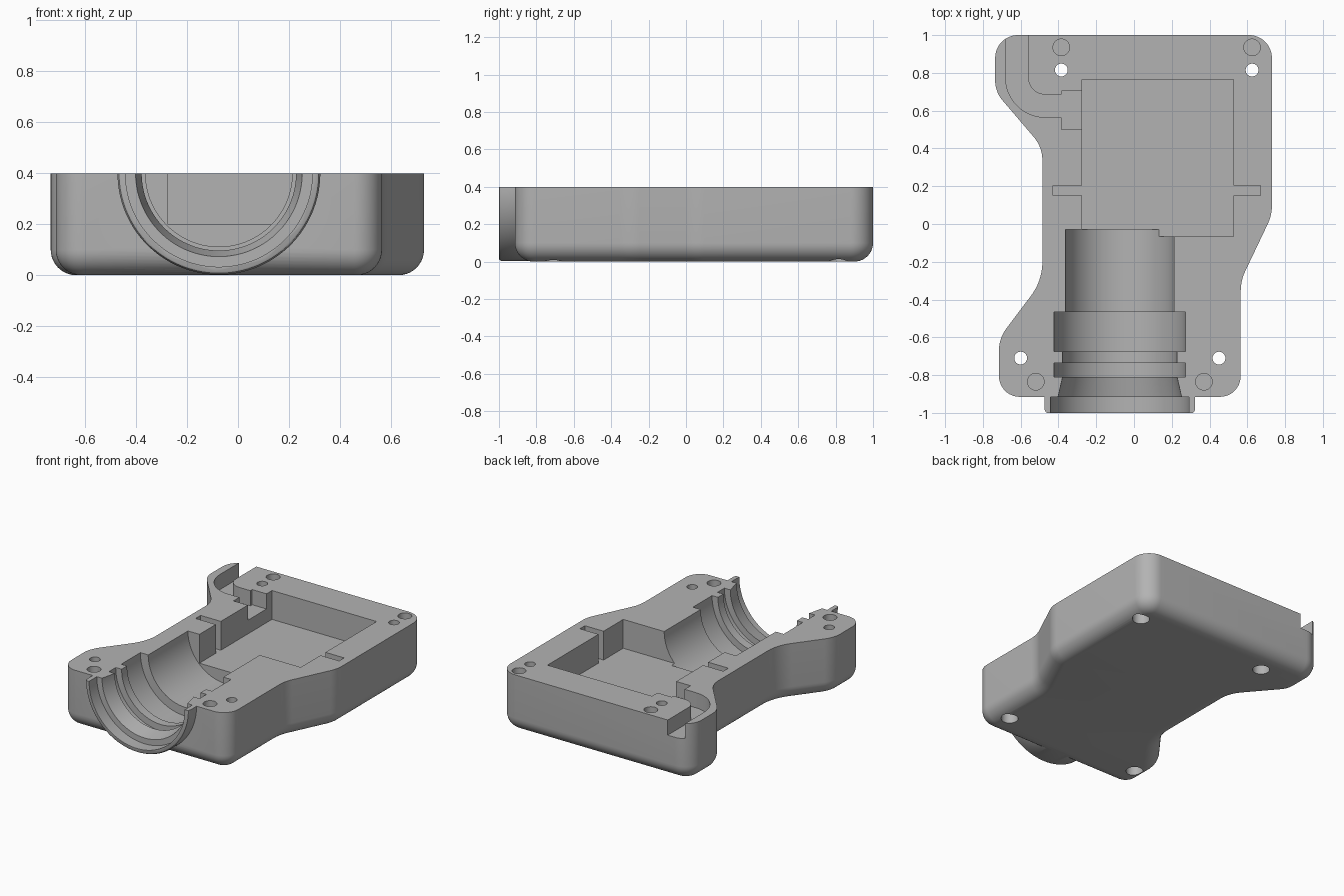
import bpy, bmesh, math
from mathutils import Vector

cube = bpy.data.objects.get("Cube")
if cube:
    bpy.data.objects.remove(cube, do_unlink=True)

TOP = 0.4          # height of the parting face
AXIS_X = -0.075    # centre line of the barrel seat
FILLET = 0.1

grey = bpy.data.materials.new("grey_plastic")
grey.use_nodes = True
grey.diffuse_color = (0.45, 0.45, 0.45, 1)
grey.node_tree.nodes["Principled BSDF"].inputs["Base Color"].default_value = (0.45, 0.45, 0.45, 1)


def loft(name, rings):
    """Closed solid through equally long rings of points."""
    bm = bmesh.new()
    loops = [[bm.verts.new(p) for p in ring] for ring in rings]
    n = len(loops[0])
    for a, b in zip(loops, loops[1:]):
        for i in range(n):
            j = (i + 1) % n
            bm.faces.new((a[i], a[j], b[j], b[i]))
    bm.faces.new(loops[0][::-1])
    bm.faces.new(loops[-1])
    bmesh.ops.recalc_face_normals(bm, faces=bm.faces)
    mesh = bpy.data.meshes.new(name)
    bm.to_mesh(mesh)
    bm.free()
    mesh.materials.append(grey)
    obj = bpy.data.objects.new(name, mesh)
    bpy.context.collection.objects.link(obj)
    return obj


def rounded(corners, steps=12):
    """Counter-clockwise (x, y, radius) corners -> list of (point, outward normal)."""
    out = []
    for i, (x, y, r) in enumerate(corners):
        p = Vector((x, y))
        a = (Vector(corners[i - 1][:2]) - p).normalized()
        b = (Vector(corners[(i + 1) % len(corners)][:2]) - p).normalized()
        if r == 0:
            out.append((p, Vector((0, 0))))
            continue
        half = a.angle(b) / 2
        c = p + (a + b).normalized() * r / math.sin(half)
        reach = r / math.tan(half)
        u, v = p + a * reach - c, p + b * reach - c
        turn = u.angle(v)
        sign = 1 if u.cross(v) > 0 else -1
        for k in range(steps + 1):
            t = k / steps
            d = (u * math.sin((1 - t) * turn) + v * math.sin(t * turn)) / math.sin(turn)
            out.append((c + d, d.normalized() * sign))
    return out


def prism(name, corners, z0, z1):
    pts = [p for p, n in rounded(corners)]
    return loft(name, [[(p.x, p.y, z) for p in pts] for z in (z0, z1)])


def box(name, x0, x1, y0, y1, z0, z1):
    return prism(name, [(x0, y0, 0), (x1, y0, 0), (x1, y1, 0), (x0, y1, 0)], z0, z1)


def turned(name, profile, sides=96):
    """Solid of revolution about the barrel axis from (y, radius) points."""
    angles = [math.tau * (i + 0.5) / sides for i in range(sides)]
    return loft(name, [[(AXIS_X + r * math.cos(a), y, TOP + r * math.sin(a)) for a in angles]
                       for y, r in profile])


def drill(name, x, y, r, z0, z1, sides=32):
    angles = [math.tau * i / sides for i in range(sides)]
    return loft(name, [[(x + r * math.cos(a), y + r * math.sin(a), z) for a in angles]
                       for z in (z0, z1)])


def combine(target, other, operation="DIFFERENCE"):
    other.hide_render = True
    mod = target.modifiers.new(other.name, "BOOLEAN")
    mod.operation, mod.solver, mod.object = operation, "EXACT", other
    bpy.context.view_layer.objects.active = target
    bpy.ops.object.modifier_apply(modifier=mod.name)
    bpy.data.objects.remove(other, do_unlink=True)


# Housing shell: rounded outline with a filleted underside
outline = rounded([
    (-0.715, -0.915, 0.11), (0.565, -0.915, 0.11), (0.565, -0.30, 0.25),
    (0.73, 0.046, 0.22), (0.73, 1.0, 0.12), (-0.735, 1.0, 0.12),
    (-0.735, 0.70, 0.16), (-0.485, 0.407, 0.19), (-0.485, -0.30, 0.3),
    (-0.715, -0.605, 0.2)])
levels = [(FILLET * (1 - math.sin(a)), FILLET * (1 - math.cos(a)))
          for a in (math.pi / 2 * k / 10 for k in range(11))]
levels.append((0, TOP + 0.1))
housing = loft("housing_half", [
    [(p.x - n.x * d, p.y - n.y * d, z) for p, n in outline]
    for d, z in levels])

# Collar around the front mouth, then the flat parting face
combine(housing, turned("collar", [(-1, 0.385), (-0.996, 0.392), (-0.985, 0.398), (-0.82, 0.398)]), "UNION")
combine(housing, box("parting_cut", -1.5, 1.5, -1.5, 1.5, TOP, TOP + 1))

# Stepped barrel seat with two ring grooves
combine(housing, turned("barrel_seat", [
    (-1.1, 0.367), (-0.915, 0.367), (-0.915, 0.327), (-0.81, 0.303),
    (-0.81, 0.348), (-0.735, 0.348), (-0.735, 0.303), (-0.675, 0.303),
    (-0.675, 0.348), (-0.465, 0.348), (-0.465, 0.288), (-0.03, 0.288)]))

# Main pocket with its cross slot
combine(housing, box("pocket", -0.275, 0.527, -0.065, 0.765, 0.2, 0.6))
combine(housing, box("cross_slot", -0.43, 0.67, 0.15, 0.205, 0.2, 0.6))

# Curved cable channel and its wider inner end
combine(housing, prism("cable_channel", [
    (-0.68, 1.1, 0), (-0.68, 0.565, 0.21), (-0.33, 0.565, 0),
    (-0.33, 0.685, 0), (-0.56, 0.685, 0.09), (-0.56, 1.1, 0)], 0.295, 0.6))
combine(housing, box("cable_clamp", -0.385, -0.25, 0.5, 0.705, 0.295, 0.6))

# Blind pin holes
for x, y in [(-0.385, 0.935), (0.625, 0.935), (-0.52, -0.835), (0.37, -0.835)]:
    combine(housing, drill("pin_hole", x, y, 0.044, 0.25, 0.6))

# Screw holes, counterbored from below
for x, y in [(-0.385, 0.815), (0.625, 0.815), (-0.6, -0.71), (0.45, -0.71)]:
    combine(housing, drill("screw_hole", x, y, 0.034, -0.1, 0.6))
    combine(housing, drill("screw_head_recess", x, y, 0.055, -0.1, 0.2))

bpy.ops.object.select_all(action="DESELECT")
housing.select_set(True)
bpy.context.view_layer.objects.active = housing
bpy.ops.object.shade_smooth_by_angle(angle=math.radians(30))
